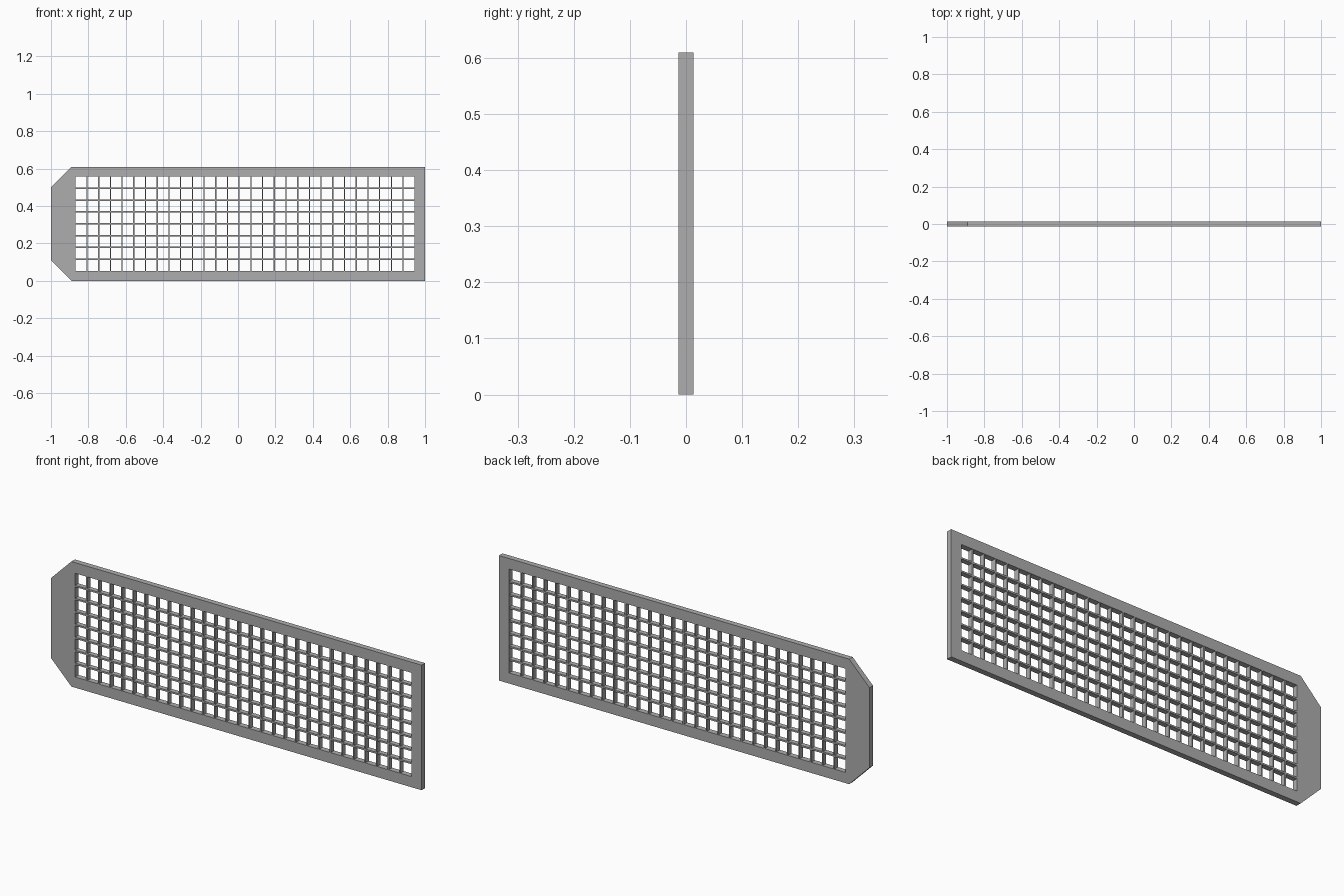
import bpy
import bmesh

cube = bpy.data.objects.get("Cube")
if cube:
    bpy.data.objects.remove(cube, do_unlink=True)

DEPTH = 0.027
HEIGHT = 0.61
LEFT, RIGHT, BOTTOM, TOP = -0.87, 0.945, 0.052, 0.558
COLUMNS, ROWS = 29, 8

# Single grey metal colour
metal = bpy.data.materials.new("grey_metal")
metal.use_nodes = True
grey = (0.42, 0.42, 0.42, 1)
metal.diffuse_color = grey
metal.node_tree.nodes["Principled BSDF"].inputs["Base Color"].default_value = grey


def finish(name, bm):
    bmesh.ops.recalc_face_normals(bm, faces=bm.faces)
    mesh = bpy.data.meshes.new(name)
    bm.to_mesh(mesh)
    bm.free()
    mesh.materials.append(metal)
    obj = bpy.data.objects.new(name, mesh)
    bpy.context.collection.objects.link(obj)


def add_bar(bm, x, z, width, height, depth):
    verts = bmesh.ops.create_cube(bm, size=1)["verts"]
    bmesh.ops.scale(bm, vec=(width, depth, height), verts=verts)
    bmesh.ops.translate(bm, vec=(x, 0, z), verts=verts)


# Frame: chamfered outline bridged to the rectangular opening
outer = [(-1, 0.11), (-0.89, 0), (1, 0), (1, HEIGHT), (-0.89, HEIGHT), (-1, 0.5)]
inner = [(LEFT, BOTTOM), (LEFT, BOTTOM), (RIGHT, BOTTOM),
         (RIGHT, TOP), (LEFT, TOP), (LEFT, TOP)]
bm = bmesh.new()
outer_verts = [bm.verts.new((x, -DEPTH / 2, z)) for x, z in outer]
corners = {p: bm.verts.new((p[0], -DEPTH / 2, p[1])) for p in inner}
inner_verts = [corners[p] for p in inner]
for i in range(len(outer)):
    j = (i + 1) % len(outer)
    ring = [outer_verts[i], outer_verts[j], inner_verts[j], inner_verts[i]]
    bm.faces.new(list(dict.fromkeys(ring)))
result = bmesh.ops.extrude_face_region(bm, geom=bm.faces[:], use_keep_orig=True)
moved = [v for v in result["geom"] if isinstance(v, bmesh.types.BMVert)]
bmesh.ops.translate(bm, vec=(0, DEPTH, 0), verts=moved)
finish("frame", bm)

# Upright grille bars
bm = bmesh.new()
for i in range(1, COLUMNS):
    add_bar(bm, LEFT + (RIGHT - LEFT) * i / COLUMNS, (TOP + BOTTOM) / 2,
            0.006, TOP - BOTTOM, DEPTH - 0.002)
finish("upright_bars", bm)

# Cross grille bars
bm = bmesh.new()
for i in range(1, ROWS):
    add_bar(bm, (LEFT + RIGHT) / 2, BOTTOM + (TOP - BOTTOM) * i / ROWS,
            RIGHT - LEFT, 0.008, DEPTH - 0.003)
finish("cross_bars", bm)
